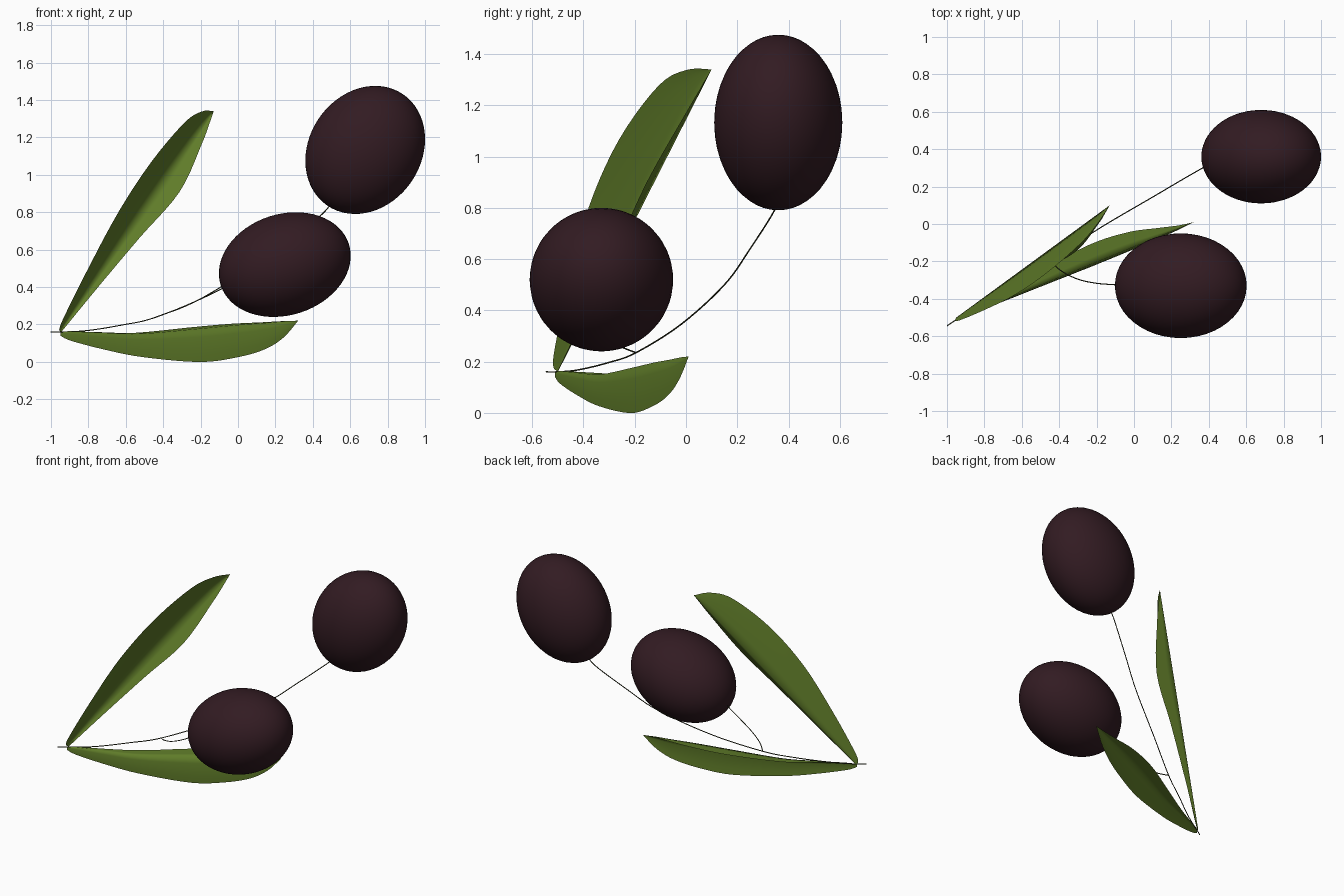
import bpy, bmesh, math
from mathutils import Vector

if "Cube" in bpy.data.objects:
    bpy.data.objects.remove(bpy.data.objects["Cube"])


def material(name, rgb):
    m = bpy.data.materials.new(name)
    m.diffuse_color = (*rgb, 1)
    m.use_nodes = True
    m.node_tree.nodes["Principled BSDF"].inputs["Base Color"].default_value = m.diffuse_color
    return m


OLIVE = material("dark_fruit", (0.032, 0.011, 0.016))
LEAF = material("leaf_green", (0.115, 0.2, 0.022))
STEM = material("stem_green", (0.035, 0.04, 0.015))


def smooth_rows(rows, steps=5):
    """Catmull-Rom interpolation through rows of numbers."""
    out = []
    for i in range(len(rows) - 1):
        p = [Vector(rows[min(max(k, 0), len(rows) - 1)]) for k in (i - 1, i, i + 1, i + 2)]
        for s in range(steps):
            t = s / steps
            out.append(0.5 * (2 * p[1] + (p[2] - p[0]) * t
                              + (2 * p[0] - 5 * p[1] + 4 * p[2] - p[3]) * t * t
                              + (3 * p[1] - p[0] - 3 * p[2] + p[3]) * t ** 3))
    out.append(Vector(rows[-1]))
    return out


def fruit(name, center, radii, tilt):
    bpy.ops.mesh.primitive_uv_sphere_add(segments=48, ring_count=32, location=center,
                                         rotation=(0, -math.radians(tilt), 0))
    ob = bpy.context.object
    ob.name = name
    ob.scale = radii
    bpy.ops.object.shade_smooth()
    ob.data.materials.append(OLIVE)


def leaf(name, base, tip, wide_dir, narrow_dir, rows):
    """Folded blade; rows hold (distance along rib, wide width, narrow width, rib sag)."""
    base, tip = Vector(base), Vector(tip)
    d = (tip - base).normalized()
    wide, narrow = Vector(wide_dir).normalized(), Vector(narrow_dir).normalized()
    bm = bmesh.new()
    prev = None
    for t, a, b, sag in smooth_rows(rows):
        mid = base + d * t - Vector((0, 0, sag))
        a, b = max(a, 0.0005), max(b, 0.0005)
        pts = [mid + wide * a * k - narrow * a * 0.15 * k * (1 - k) for k in (1, .75, .5, .25)]
        pts += [mid + narrow * b * k for k in (0, .33, .67, 1)]
        row = [bm.verts.new(p) for p in pts]
        if prev:
            for i in range(len(row) - 1):
                bm.faces.new((prev[i], prev[i + 1], row[i + 1], row[i]))
        prev = row
    bmesh.ops.recalc_face_normals(bm, faces=bm.faces)
    me = bpy.data.meshes.new(name)
    bm.to_mesh(me)
    bm.free()
    for p in me.polygons:
        p.use_smooth = True
    me.materials.append(LEAF)
    bpy.context.collection.objects.link(bpy.data.objects.new(name, me))


def twig(name, pts, radius=0.003):
    cu = bpy.data.curves.new(name, 'CURVE')
    cu.dimensions = '3D'
    cu.bevel_depth = radius
    cu.bevel_resolution = 1
    cu.use_fill_caps = True
    path = smooth_rows(pts, 6)
    sp = cu.splines.new('POLY')
    sp.points.add(len(path) - 1)
    for q, p in zip(sp.points, path):
        q.co = (*p, 1)
    cu.materials.append(STEM)
    bpy.context.collection.objects.link(bpy.data.objects.new(name, cu))


# Two fruits
fruit("lower_fruit", (0.25, -0.33, 0.52), (0.36, 0.28, 0.27), 18)
fruit("upper_fruit", (0.68, 0.36, 1.133), (0.36, 0.25, 0.30), 56)

# Two folded leaves
leaf("upper_leaf", (-0.95, -0.50, 0.16), (-0.13, 0.10, 1.34),
     (-0.29, -0.76, 0.57), (0.81, -0.45, -0.36),
     [(0, .02, .005, 0), (.06, .05, .01, 0), (.35, .125, .035, 0), (.7, .195, .07, 0),
      (1.04, .21, .11, 0), (1.35, .165, .055, 0), (1.487, .09, .02, 0), (1.557, 0, 0, 0)])
leaf("lower_leaf", (-0.95, -0.51, 0.16), (0.32, 0.01, 0.22),
     (0.03, -0.05, -1), (-0.38, 0.92, 0.08),
     [(0, .02, .005, 0), (.06, .05, .01, 0), (.25, .09, .03, .015), (.47, .125, .065, .03),
      (.8, .178, .1, .018), (1.02, .172, .085, .008), (1.18, .14, .045, .004),
      (1.29, .085, .015, 0), (1.375, 0, 0, 0)])

# Main stem and side branch
twig("main_stem", [(-1, -.545, .16), (-.94, -.505, .16), (-.8, -.42, .168), (-.62, -.3, .197),
                   (-.45, -.195, .235), (-.18, -.02, .345), (.11, .15, .5), (.28, .25, .64),
                   (.45, .345, .79), (.5, .36, .85)])
twig("side_branch", [(-.45, -.195, .235), (-.39, -.25, .257), (-.3, -.295, .29),
                     (-.2, -.317, .337), (-.1, -.325, .395), (-.07, -.33, .415)])
